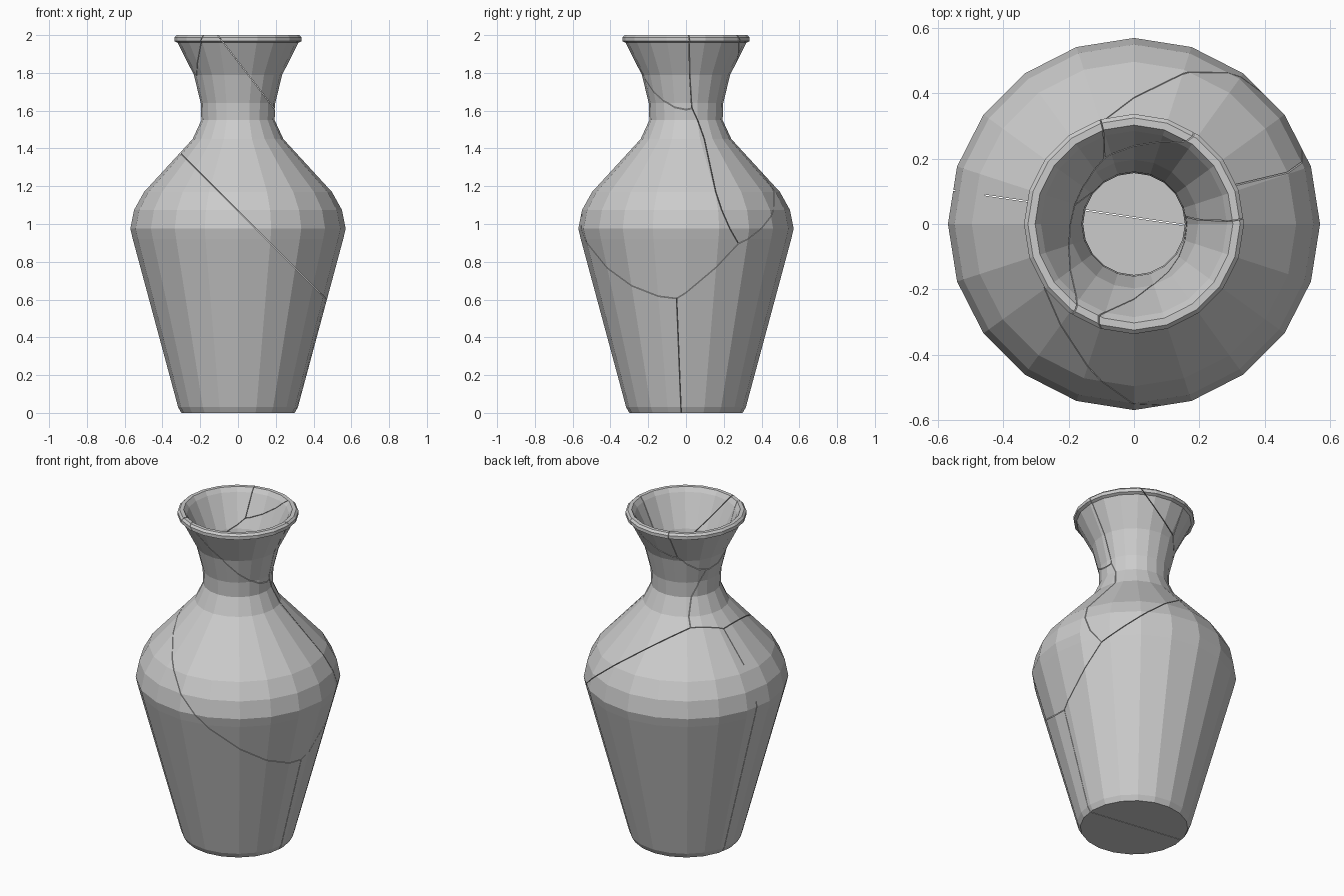
import bpy, bmesh, math
from mathutils import Vector

if "Cube" in bpy.data.objects:
    bpy.data.objects.remove(bpy.data.objects["Cube"])

SIDES = 20
GAP = 0.0015

# Closed wall profile (radius, height): foot, outside, lip, inside, floor
PROFILE = [(0, 0), (0.30, 0), (0.317, 0.03), (0.557, 0.92), (0.57, 0.975),
           (0.55, 1.075), (0.497, 1.17), (0.24, 1.45), (0.194, 1.55),
           (0.197, 1.64), (0.234, 1.79), (0.32, 1.96), (0.337, 1.968),
           (0.337, 1.988), (0.325, 2.0), (0.303, 2.0), (0.285, 1.975),
           (0.197, 1.79), (0.16, 1.64), (0.156, 1.55), (0.205, 1.43),
           (0.458, 1.155), (0.512, 1.065), (0.53, 0.975), (0.517, 0.92),
           (0.285, 0.04), (0, 0.04)]


def plane_through(a, b, c):
    a, b, c = Vector(a), Vector(b), Vector(c)
    n = (b - a).cross(c - a).normalized()
    if n.z < 0:
        n = -n
    return (n.x, n.y, n.z, -n.dot(a))


def mix(p, k, q):
    # third crack plane meeting the other two along one line
    return tuple(u + k * v for u, v in zip(p, q))


def value(p, co):
    return p[0] * co[0] + p[1] * co[1] + p[2] * co[2] + p[3]


# Crack planes (a, b, c, d) with a*x + b*y + c*z + d = 0
lower = (0.15, 1, 0, -0.02)              # front base / back base
slant = (1, 0, 1, -1.07)                 # front base / front shoulder
upper = (0.244, 1, 0.4375, -0.784)       # front shoulder / back shoulder
neck = (1, 0, 0.771, -1.434)             # front shoulder / right lip
slant_back = mix(slant, -0.9, lower)     # back base / front shoulder
back = mix(slant_back, 0.66, upper)      # back base / back shoulder
lip_r = mix(upper, -value(upper, (0.33, 0.015, 2)) / value(neck, (0.33, 0.015, 2)), neck)
joint = Vector((-0.097, 0.218, 1.82))
right_rim = Vector((0.19, 0.275, 2))
lip_left = plane_through((-0.18, -0.265, 2), (-0.187, 0.107, 1.72), joint)
lip_back = plane_through(right_rim, joint, right_rim + Vector((0.513, 0.738, -0.42)))
rim1 = (-0.1, 0.31, 2)
lip_split = mix(lip_left, -value(lip_left, rim1) / value(lip_back, rim1), lip_back)
# sign of the split plane on the left lip side
left = 1 if value(lip_split, (-0.3, 0.1, 2)) > 0 else -1

SHARDS = {
    "front_base_shard": [(lower, -1), (slant, -1)],
    "back_base_shard": [(lower, 1), (slant_back, -1), (back, -1)],
    "front_shoulder_shard": [(slant, 1), (slant_back, 1), (upper, -1), (neck, -1), (lip_left, -1)],
    "back_shoulder_shard": [(upper, 1), (back, 1), (lip_r, 1), (lip_left, -1), (lip_back, -1)],
    "right_lip_shard": [(neck, 1), (lip_r, -1)],
    "left_lip_shard": [(lip_left, 1), (lip_split, left)],
    "back_lip_shard": [(lip_back, 1), (lip_split, -left)],
}


def lathe():
    bm = bmesh.new()
    vs = [bm.verts.new((r, 0, z)) for r, z in PROFILE]
    es = [bm.edges.new(pair) for pair in zip(vs, vs[1:])]
    bmesh.ops.spin(bm, geom=vs + es, cent=(0, 0, 0), axis=(0, 0, 1),
                   angle=2 * math.pi, steps=SIDES, use_duplicate=False)
    bmesh.ops.remove_doubles(bm, verts=bm.verts[:], dist=0.0005)
    bmesh.ops.recalc_face_normals(bm, faces=bm.faces[:])
    return bm


def cut(bm, plane, side):
    n = Vector(plane[:3])
    co = -n * plane[3] / n.length_squared
    n = n.normalized() * -side           # points away from the kept half
    res = bmesh.ops.bisect_plane(bm, geom=bm.verts[:] + bm.edges[:] + bm.faces[:],
                                 dist=1e-5, plane_co=co - n * GAP, plane_no=n,
                                 clear_outer=True)
    edges = [e for e in res["geom_cut"]
             if isinstance(e, bmesh.types.BMEdge) and e.is_boundary]
    if edges:
        bmesh.ops.triangle_fill(bm, edges=edges, use_beauty=True, normal=n)


# One object per broken piece
for name, cuts in SHARDS.items():
    bm = lathe()
    for plane, side in cuts:
        cut(bm, plane, side)
    bmesh.ops.recalc_face_normals(bm, faces=bm.faces[:])
    mesh = bpy.data.meshes.new(name)
    bm.to_mesh(mesh)
    bm.free()
    bpy.context.collection.objects.link(bpy.data.objects.new(name, mesh))
